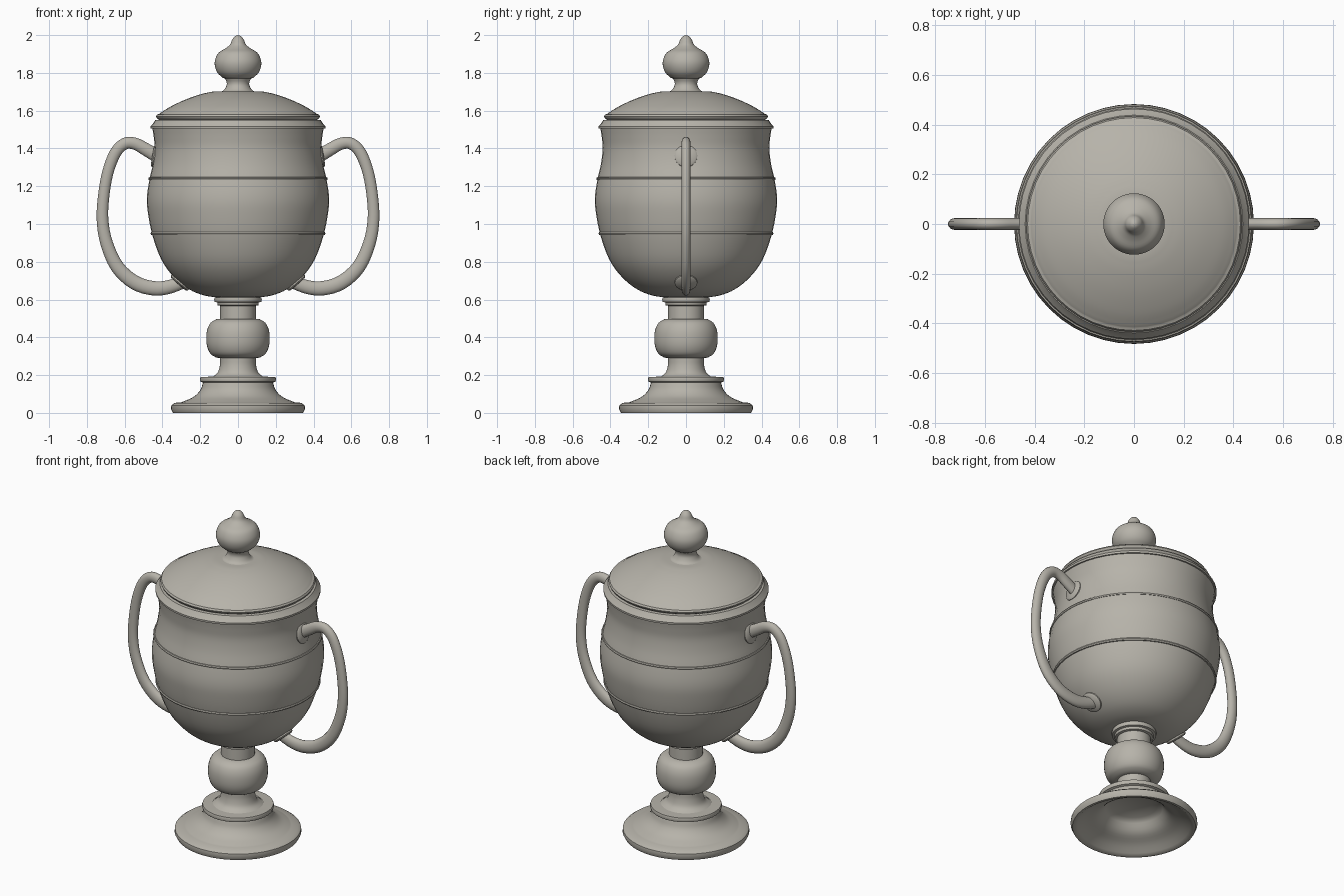
import bpy, bmesh, math
from mathutils import Vector

metal = bpy.data.materials.new("warm grey metal")
metal.diffuse_color = (0.47, 0.45, 0.40, 1)


def finish(name, bm, angle=38):
    bmesh.ops.recalc_face_normals(bm, faces=bm.faces)
    me = bpy.data.meshes.new(name)
    bm.to_mesh(me)
    bm.free()
    ob = bpy.data.objects.new(name, me)
    bpy.context.collection.objects.link(ob)
    me.materials.append(metal)
    bpy.ops.object.select_all(action='DESELECT')
    ob.select_set(True)
    bpy.context.view_layer.objects.active = ob
    bpy.ops.object.shade_smooth_by_angle(angle=math.radians(angle))
    return ob


def spline(pts, n=4):
    """Catmull-Rom curve through tuples of any size."""
    v = [Vector(p) for p in pts]
    v = [2 * v[0] - v[1]] + v + [2 * v[-1] - v[-2]]
    out = []
    for i in range(1, len(v) - 2):
        a, b, c, d = v[i - 1:i + 3]
        for k in range(n):
            t = k / n
            out.append(0.5 * (2 * b + (c - a) * t + (2 * a - 5 * b + 4 * c - d) * t * t
                              + (3 * b - a - 3 * c + d) * t ** 3))
    return [tuple(p) for p in out] + [tuple(pts[-1])]


def lathe(name, profile, sides=48):
    """Spin an (r, z) profile around the z axis."""
    bm = bmesh.new()
    vs = [bm.verts.new((r, 0, z)) for r, z in profile]
    es = [bm.edges.new(e) for e in zip(vs, vs[1:])]
    bmesh.ops.spin(bm, geom=vs + es, cent=(0, 0, 0), axis=(0, 0, 1),
                   angle=math.tau, steps=sides, use_duplicate=False)
    bmesh.ops.remove_doubles(bm, verts=bm.verts, dist=1e-4)
    return finish(name, bm)


# Hollow flared foot
lathe("foot", [(0, 0.15), (0.10, 0.15), (0.13, 0.135)]
      + spline([(0.15, 0.13), (0.20, 0.075), (0.27, 0.04), (0.33, 0.0)])
      + [(0.345, 0.0), (0.355, 0.02), (0.353, 0.04), (0.335, 0.053), (0.30, 0.056)]
      + spline([(0.29, 0.06), (0.235, 0.085), (0.20, 0.12), (0.185, 0.16)])
      + [(0.198, 0.165), (0.202, 0.178), (0.198, 0.19), (0.14, 0.192)])

# Stem with round knop and collar
lathe("stem", spline([(0.145, 0.185), (0.11, 0.21), (0.096, 0.25), (0.094, 0.29)]) + [(0.10, 0.29)]
      + spline([(0.115, 0.293), (0.145, 0.312), (0.163, 0.35), (0.168, 0.395),
                (0.163, 0.44), (0.145, 0.477), (0.115, 0.496)], 3)
      + [(0.094, 0.498), (0.094, 0.567), (0.108, 0.57), (0.11, 0.585), (0.123, 0.588),
         (0.126, 0.6), (0.123, 0.612), (0.05, 0.615)])

# Bowl with lip and inner wall
outer = spline([(0.10, 0.61), (0.18, 0.622), (0.26, 0.655), (0.34, 0.72), (0.405, 0.81), (0.453, 0.94),
                (0.477, 1.06), (0.482, 1.14), (0.47, 1.23), (0.45, 1.32), (0.441, 1.40), (0.446, 1.46),
                (0.453, 1.505)])
lip = [(0.462, 1.505), (0.463, 1.517), (0.45, 1.532), (0.438, 1.55), (0.42, 1.552)]
lathe("bowl", [(0, 0.61)] + outer + lip
      + [(0.42, 1.40), (0.45, 1.14), (0.42, 0.92), (0.25, 0.69), (0, 0.65)])

# Thin raised bands around the bowl
for name, r, z in (("lower_band", 0.455, 0.95), ("upper_band", 0.467, 1.24)):
    lathe(name, [(r - 0.012, z - 0.009), (r + 0.005, z - 0.007), (r + 0.008, z),
                 (r + 0.005, z + 0.007), (r - 0.012, z + 0.009)])

# Domed lid
lathe("lid", [(0, 1.55), (0.415, 1.55), (0.43, 1.56), (0.434, 1.57), (0.428, 1.58), (0.417, 1.583)]
      + spline([(0.415, 1.585), (0.36, 1.62), (0.28, 1.658), (0.20, 1.686), (0.14, 1.70)])
      + [(0.115, 1.702), (0, 1.702)])

# Finial knob
lathe("finial", spline([(0.115, 1.698), (0.08, 1.705), (0.062, 1.73), (0.06, 1.75), (0.068, 1.77)])
      + spline([(0.08, 1.773), (0.108, 1.80), (0.122, 1.835), (0.121, 1.87), (0.102, 1.907),
                (0.066, 1.93), (0.042, 1.95), (0.03, 1.977), (0.015, 1.994), (0, 2.0)]))

# Handle path: x, z, half width in the handle plane
path = spline([(0.42, 1.355, 0.036), (0.485, 1.393, 0.034), (0.545, 1.425, 0.032), (0.60, 1.425, 0.031),
               (0.65, 1.375, 0.031), (0.69, 1.27, 0.03), (0.712, 1.14, 0.03), (0.717, 1.02, 0.031),
               (0.696, 0.90, 0.033), (0.64, 0.775, 0.036), (0.55, 0.692, 0.038), (0.45, 0.66, 0.038),
               (0.36, 0.668, 0.036), (0.25, 0.71, 0.032)], 4)


def handle(name, side):
    bm = bmesh.new()
    rings, n = [], 16
    for i, (x, z, w) in enumerate(path):
        a, b = path[max(i - 1, 0)], path[min(i + 1, len(path) - 1)]
        t = Vector((b[0] - a[0], b[1] - a[1])).normalized()
        ring = []
        for k in range(n):
            ang = math.tau * k / n
            u = w * math.cos(ang)
            ring.append(bm.verts.new((side * (x - t.y * u), 0.024 * math.sin(ang), z + t.x * u)))
        rings.append(ring)
    for p, q in zip(rings, rings[1:]):
        for k in range(n):
            bm.faces.new((p[k], p[(k + 1) % n], q[(k + 1) % n], q[k]))
    bm.faces.new(rings[0])
    bm.faces.new(rings[-1])
    finish(name, bm)


def pad(name, loc, normal, r):
    """Low round plate where a handle meets the bowl."""
    ob = lathe(name, [(0, -0.02), (r, -0.02), (r, 0.004), (r * 0.85, 0.011), (0, 0.013)], 24)
    ob.location = loc
    ob.rotation_euler = Vector(normal).to_track_quat('Z', 'Y').to_euler()


for side, label in ((-1, "left"), (1, "right")):
    handle(label + "_handle", side)
    pad(label + "_upper_pad", (side * 0.442, 0, 1.36), (side, 0, 0.17), 0.06)
    pad(label + "_lower_pad", (side * 0.308, 0, 0.69), (side * 0.66, 0, -0.75), 0.06)
